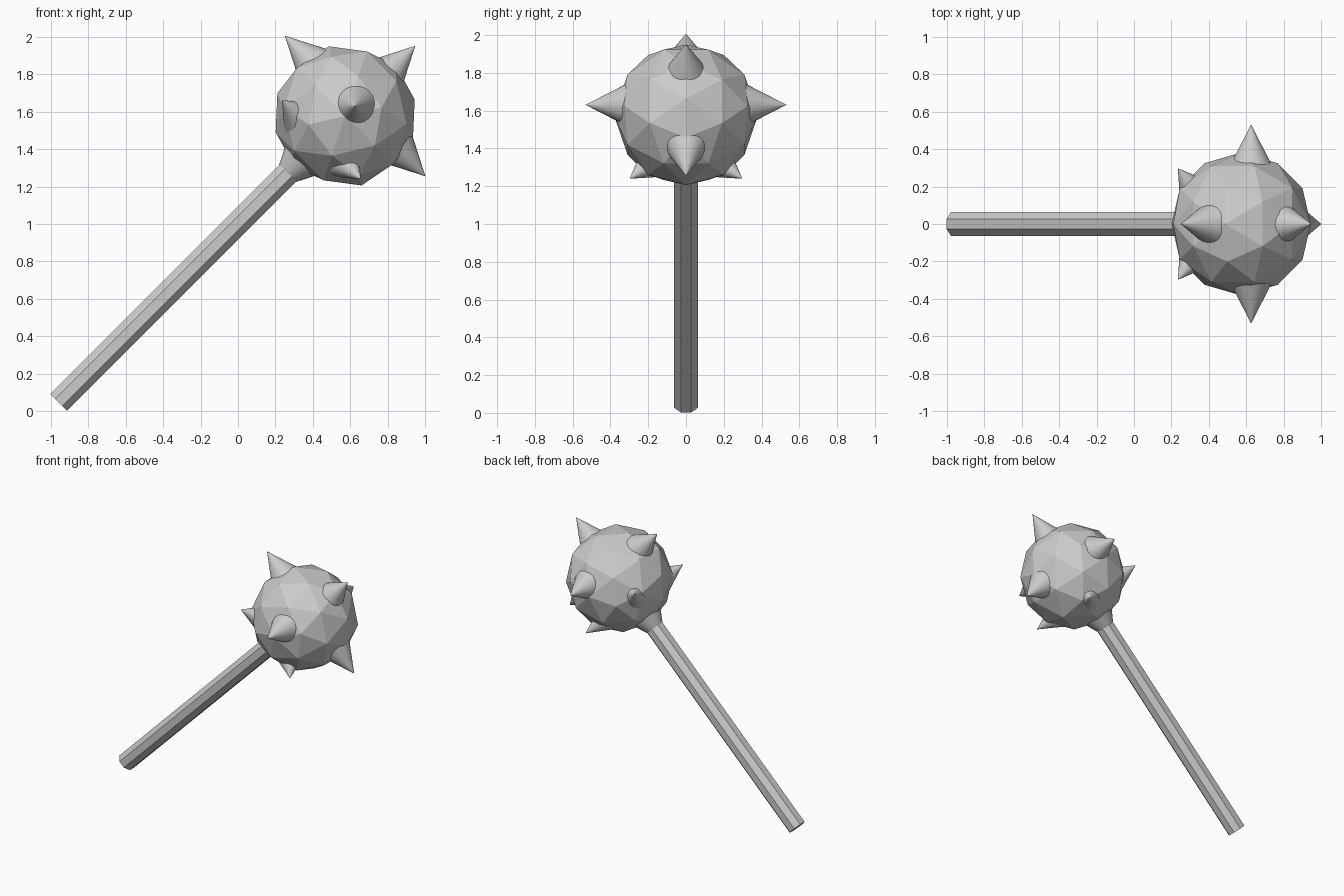
import bpy
from math import radians, cos, sin, pi
from mathutils import Vector, Matrix

if "Cube" in bpy.data.objects:
    bpy.data.objects.remove(bpy.data.objects["Cube"])

# Mace frame: local z runs up the handle, tilted 45 degrees towards +x
CENTRE = Vector((0.573, 0, 1.578))
TILT = Matrix.Translation(CENTRE) @ Matrix.Rotation(radians(45), 4, 'Y')


def place(name, local):
    ob = bpy.context.object
    ob.name = name
    ob.matrix_world = TILT @ local
    return ob


def spike(name, tip, direction, length=0.23, radius=0.118):
    d = Vector(direction).normalized()
    bpy.ops.mesh.primitive_cone_add(vertices=32, radius1=radius, radius2=0, depth=length)
    rot = d.to_track_quat('Z', 'Y').to_matrix().to_4x4()
    place(name, Matrix.Translation(Vector(tip) - d * length / 2) @ rot)


# Faceted ball head
bpy.ops.mesh.primitive_ico_sphere_add(subdivisions=2, radius=0.382)
place("ball_head", Matrix.Identity(4))

# Octagonal handle, flats facing the sides
bottom, top = -2.166, -0.25
bpy.ops.mesh.primitive_cylinder_add(vertices=8, radius=0.069, depth=top - bottom)
place("handle", Matrix.Translation((0, 0, (top + bottom) / 2)) @ Matrix.Rotation(pi / 8, 4, 'Z'))

# Top spike and the collar cone around the handle
spike("top_spike", (0, 0, 0.53), (0, 0, 1))
spike("handle_collar", (0, 0, -0.56), (0, 0, -1))

# Upper ring of four spikes, lower ring turned by 45 degrees
for ring, height, reach, start in (("upper", 0.075, 0.532, 0), ("lower", -0.18, 0.422, pi / 4)):
    for i in range(4):
        a = start + i * pi / 2
        d = Vector((cos(a), sin(a), 0))
        spike(f"{ring}_spike_{i + 1}", d * reach + Vector((0, 0, height)), d)
